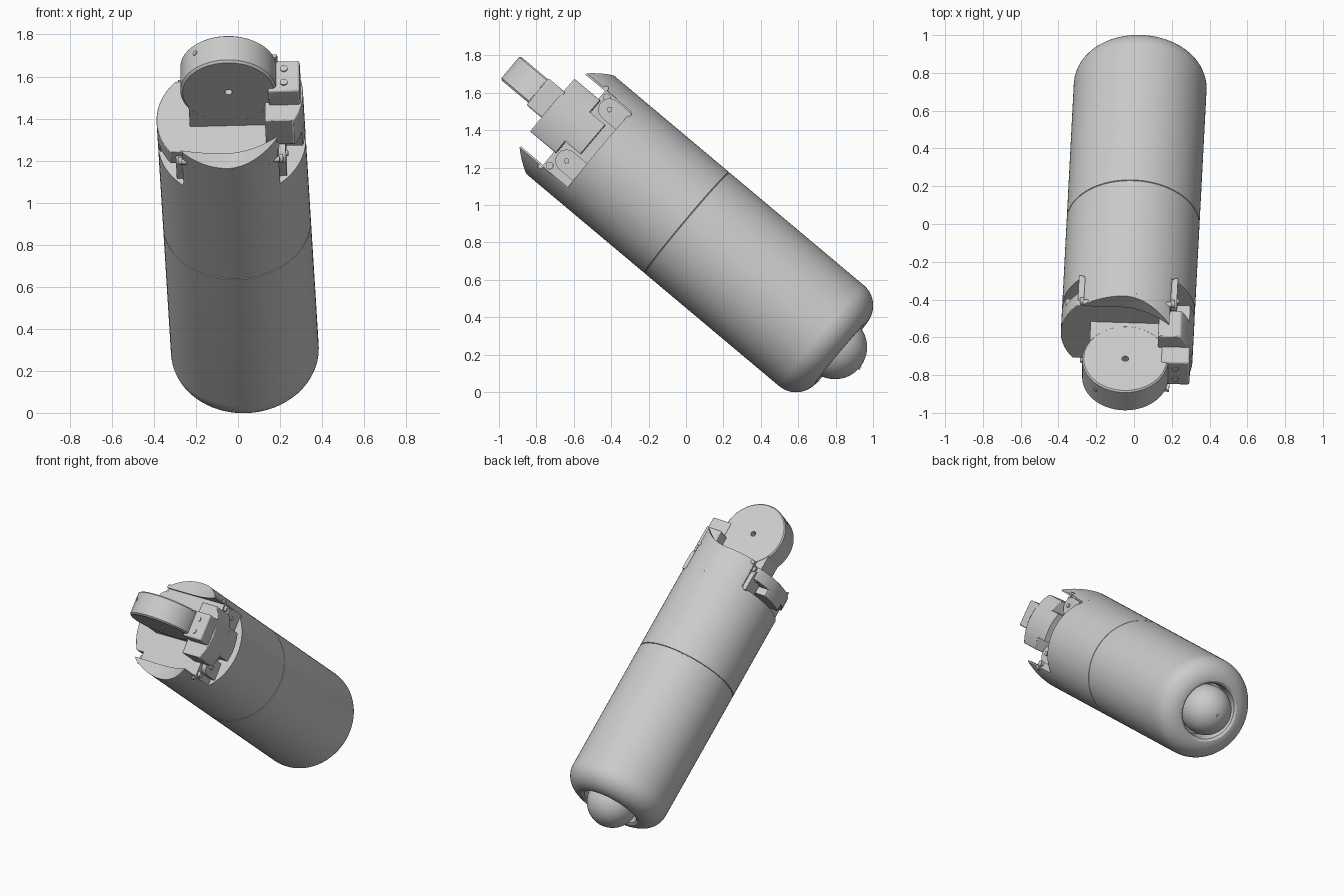
import bpy, bmesh, math
from mathutils import Matrix, Vector

if "Cube" in bpy.data.objects:
    bpy.data.objects.remove(bpy.data.objects["Cube"], do_unlink=True)

# Tilted working frame: x across, y up the slope, z along the body axis
axis = Vector((-0.04, -0.766, 0.643)).normalized()
side = (Vector((1, 0, 0)) - axis * axis.x).normalized()
up = axis.cross(side)
FRAME = Matrix((side, up, axis)).transposed().to_4x4()
FRAME.translation = (-0.005, 0.005, 0.905)
R = 0.352
TURN_Y = Matrix.Rotation(-math.pi / 2, 4, 'X')   # z to +y
TURN_X = Matrix.Rotation(math.pi / 2, 4, 'Y')    # z to +x

grey = bpy.data.materials.new("light_grey")
grey.use_nodes = True
grey.diffuse_color = (0.6, 0.6, 0.6, 1)
grey.node_tree.nodes["Principled BSDF"].inputs["Base Color"].default_value = grey.diffuse_color


def finish(name, bm, local=Matrix(), bevel=0):
    bmesh.ops.remove_doubles(bm, verts=bm.verts, dist=1e-5)
    bmesh.ops.recalc_face_normals(bm, faces=bm.faces)
    mesh = bpy.data.meshes.new(name)
    bm.to_mesh(mesh)
    bm.free()
    mesh.materials.append(grey)
    obj = bpy.data.objects.new(name, mesh)
    bpy.context.collection.objects.link(obj)
    obj.matrix_world = FRAME @ local
    bpy.ops.object.select_all(action='DESELECT')
    obj.select_set(True)
    bpy.context.view_layer.objects.active = obj
    bpy.ops.object.shade_smooth_by_angle(angle=math.radians(32))
    if bevel:
        mod = obj.modifiers.new("soft_edge", 'BEVEL')
        mod.width, mod.segments = bevel, 2
        mod.limit_method = 'ANGLE'
    return obj


def revolve(name, profile, local=Matrix(), steps=96):
    bm = bmesh.new()
    verts = [bm.verts.new((r, 0, h)) for r, h in profile]
    edges = [bm.edges.new(pair) for pair in zip(verts, verts[1:])]
    bmesh.ops.spin(bm, geom=verts + edges, cent=(0, 0, 0), axis=(0, 0, 1),
                   angle=math.tau, steps=steps, use_duplicate=False)
    return finish(name, bm, local)


def rod(name, radius, length, local, steps=32):
    return revolve(name, [(0, 0), (radius, 0), (radius, length), (0, length)], local, steps)


def box(name, xs, ys, zs, bevel=0):
    bm = bmesh.new()
    bmesh.ops.create_cube(bm, size=1)
    for v in bm.verts:
        v.co = [(a + b) / 2 + c * (b - a) for (a, b), c in zip((xs, ys, zs), v.co)]
    return finish(name, bm, bevel=bevel)


def round_slab(name, xs, ys, zs, bevel=0):
    """Part of the round body section that lies inside a rectangle."""
    bm = bmesh.new()
    ring = []
    for i in range(192):
        a = math.tau * i / 192
        p = (min(max(R * math.cos(a), xs[0]), xs[1]), min(max(R * math.sin(a), ys[0]), ys[1]))
        if not ring or math.dist(p, ring[-1]) > 1e-4:
            ring.append(p)
    if math.dist(ring[0], ring[-1]) < 1e-4:
        ring.pop()
    face = bm.faces.new([bm.verts.new((x, y, zs[0])) for x, y in ring])
    top = bmesh.ops.extrude_face_region(bm, geom=[face], use_keep_orig=True)["geom"]
    for v in top:
        if isinstance(v, bmesh.types.BMVert):
            v.co.z = zs[1]
    return finish(name, bm, bevel=bevel)


# Main shell with a rounded end, a recess and a fine seam
fillet = [(0.212 + 0.14 * math.sin(a), -0.94 - 0.14 * math.cos(a))
          for a in (math.pi / 2 * i / 12 for i in range(13))]
revolve("body_shell", [(0, -0.98), (0.184, -0.98), (0.186, -1.05), (0.195, -1.07)] + fillet +
        [(R, -0.003), (R - 0.006, -0.001), (R - 0.006, 0.001), (R, 0.003), (R, 0.6), (0, 0.6)])

# Ball in the rounded end
bm = bmesh.new()
bmesh.ops.create_uvsphere(bm, u_segments=48, v_segments=32, radius=0.172)
finish("end_ball", bm, Matrix.Translation((0, 0, -1.034)))
rod("ball_pin", 0.01, 0.02, Matrix.Translation((0, 0, -1.212)))

# Core between the two side cutaways
round_slab("core", (-0.23, 0.23), (-R, R), (0.59, 0.78))


# Curved lips above and below the core, rising to a point on one side
def lip(name, sign):
    bm = bmesh.new()
    rings = []
    for i in range(25):
        x = -0.228 + 0.456 * i / 24
        top = 0.80 + 0.115 * max(0, (x + 0.03) / 0.258) ** 2
        if sign < 0:
            top += 0.02 + 0.03 * min(0, x) ** 2 / 0.052
        outer = math.sqrt(R * R - x * x)
        rings.append([bm.verts.new((x, sign * y, z)) for y, z in
                      ((0.258, 0.7), (outer, 0.7), (outer, top), (0.258, top))])
    for a, b in zip(rings, rings[1:]):
        for k in range(4):
            n = (k + 1) % 4
            bm.faces.new((a[k], a[n], b[n], b[k]))
    bm.faces.new(rings[0])
    bm.faces.new(rings[-1])
    finish(name, bm)


lip("upper_lip", 1)
lip("lower_lip", -1)

# Side blocks: the tall one carries the head clip, the short one is a plate
round_slab("tall_block", (0.17, R), (-0.165, 0.203), (0.765, 0.945), 0.008)
round_slab("tall_block_foot", (0.2, R), (-0.085, 0.12), (0.66, 0.77))
round_slab("short_block", (-R, -0.2), (-0.2, 0.235), (0.69, 0.775), 0.008)
round_slab("short_block_foot", (-R, -0.2), (-0.085, 0.12), (0.64, 0.7))

# Hinge knuckles, pins and screws on both sides
for label, s in (("left", 1), ("right", -1)):
    for level, y, t in (("upper", 0.197, 1), ("lower", -0.16, -1)):
        tag = level + "_" + label
        x0 = 0.2 if s > 0 else -0.262
        rod("knuckle_" + tag, 0.06, 0.062, Matrix.Translation((x0, y, 0.696)) @ TURN_X)
        box("knuckle_tab_" + tag, (x0, x0 + 0.062), (y - 0.06, y + 0.06), (0.59, 0.696))
        rod("knuckle_pin_" + tag, 0.014, 0.082,
            Matrix.Translation((x0 - 0.01, y, 0.696)) @ TURN_X, 20)
        x1 = 0.19 if s > 0 else -0.25
        rod("cross_pin_" + tag, 0.02, 0.06,
            Matrix.Translation((x1, t * 0.238, 0.75)) @ TURN_X, 20)
        rod("lip_screw_" + tag, 0.014, 0.04,
            Matrix.Translation((s * 0.215 - 0.02, t * 0.272, 0.785)) @ TURN_X, 20)

# Round head with a centre hole, and its neck
revolve("head_disc", [(0.018, -0.054), (0.217, -0.054), (0.228, -0.044), (0.228, 0.102),
                      (0.22, 0.11), (0.018, 0.11), (0.018, -0.054)],
        Matrix.Translation((0, 0, 1.03)) @ TURN_Y)
box("head_neck", (-0.193, 0.2), (-0.052, 0.108), (0.77, 0.99))
rod("head_rim_screw", 0.012, 0.006,
    Matrix.Translation((-0.15, 0.05, 1.2)) @ Matrix.Rotation(-0.72, 4, 'Y'), 16)

# Clip that joins head and tall block, with two screws
box("head_clip", (0.19, 0.34), (-0.07, 0.116), (0.93, 1.05), 0.01)
for i, y in enumerate((-0.02, 0.065)):
    rod("clip_screw_%d" % (i + 1), 0.018, 0.008, Matrix.Translation((0.265, y, 1.048)), 20)
